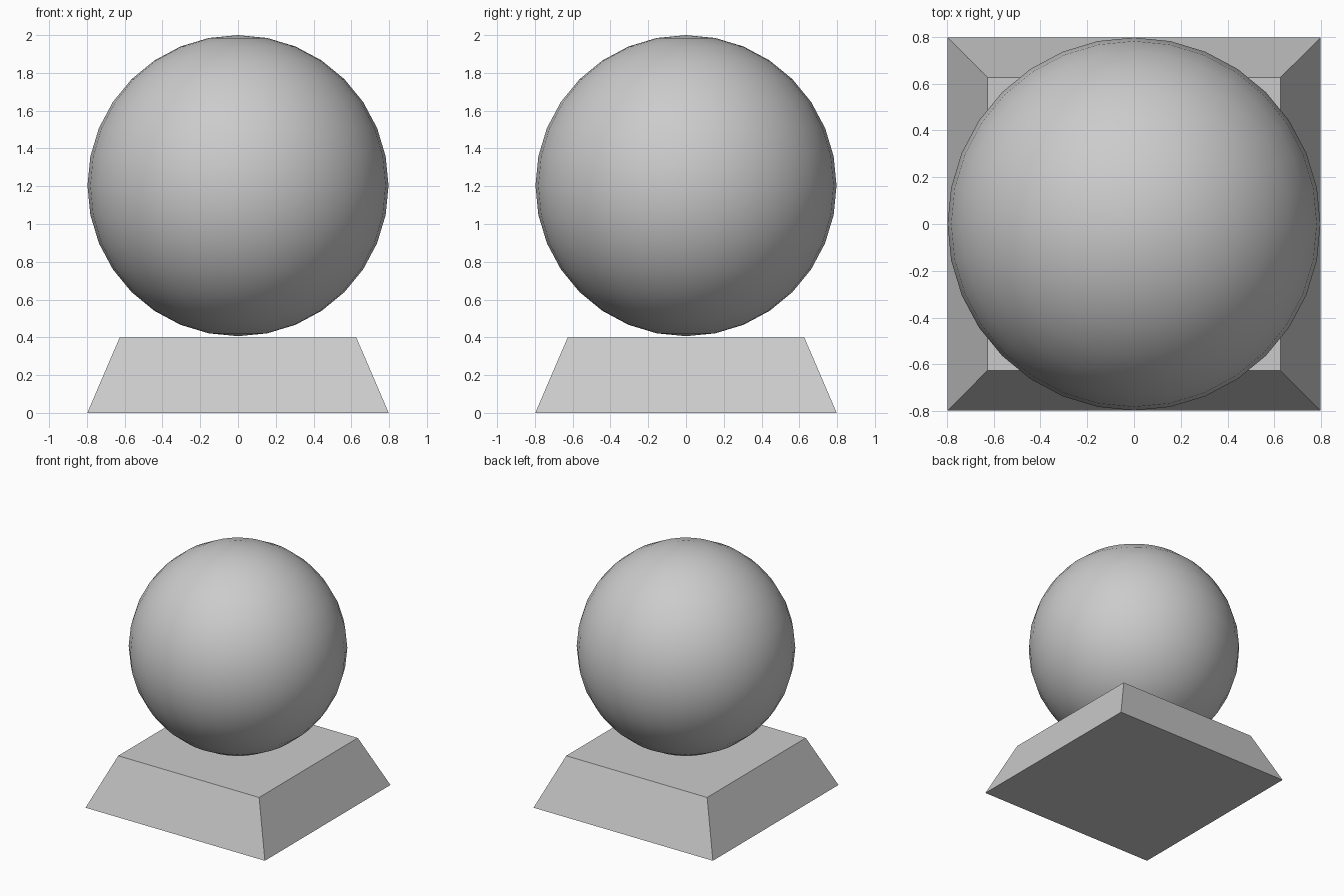
import bpy
import bmesh

if "Cube" in bpy.data.objects:
    bpy.data.objects.remove(bpy.data.objects["Cube"])

# Plinth: square block tapered towards the top
bpy.ops.mesh.primitive_cube_add(size=1, location=(0, 0, 0))
plinth = bpy.context.object
plinth.name = "plinth"
bm = bmesh.new()
bm.from_mesh(plinth.data)
for v in bm.verts:
    top = v.co.z > 0
    half = 0.627 if top else 0.798
    v.co.x = half if v.co.x > 0 else -half
    v.co.y = half if v.co.y > 0 else -half
    v.co.z = 0.398 if top else 0
bm.to_mesh(plinth.data)
bm.free()

# Ball: smooth sphere resting just above the plinth
bpy.ops.mesh.primitive_uv_sphere_add(segments=32, ring_count=16, radius=0.797,
                                     location=(0, 0, 1.203))
ball = bpy.context.object
ball.name = "ball"
bpy.ops.object.shade_smooth()
